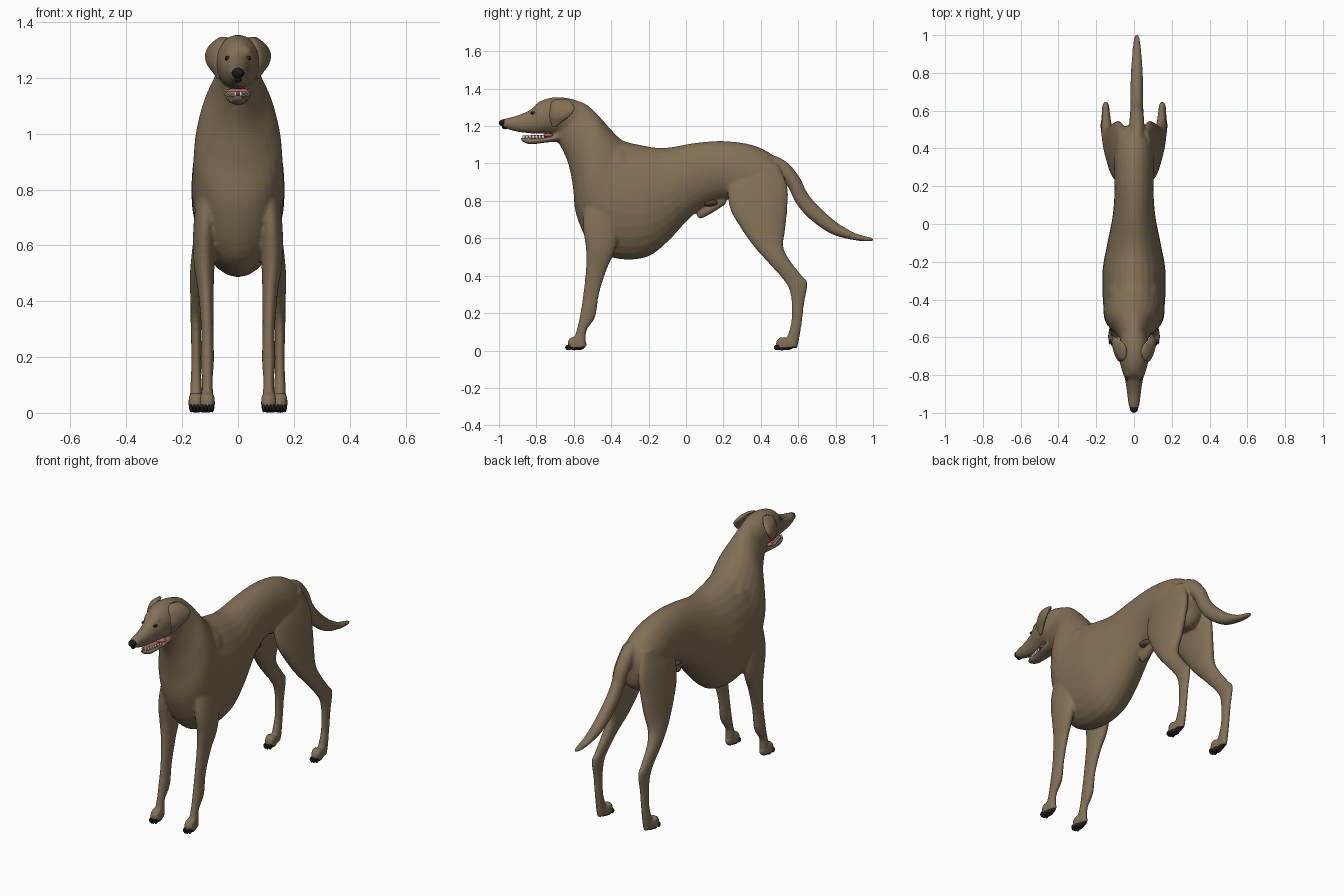
import bpy
import bmesh
from math import cos, sin, pi
from mathutils import Vector, Matrix

default_cube = bpy.data.objects.get("Cube")
if default_cube:
    bpy.data.objects.remove(default_cube, do_unlink=True)


def material(name, red, green, blue):
    mat = bpy.data.materials.new(name)
    mat.use_nodes = True
    colour = (red, green, blue, 1)
    mat.diffuse_color = colour
    shader = mat.node_tree.nodes["Principled BSDF"]
    shader.inputs["Base Color"].default_value = colour
    shader.inputs["Roughness"].default_value = .8
    return mat


FUR = material("brown fur", .225, .163, .093)
BLACK = material("black nose and claws", .012, .011, .011)
PAD = material("dark paw pads", .022, .018, .015)
PINK = material("pink tongue", .45, .13, .13)
IVORY = material("ivory teeth", .75, .7, .58)
GREY = material("grey belly skin", .08, .065, .05)
AMBER = material("dark amber eyes", .06, .03, .012)


def spline(a, b, c, d, t):
    """Catmull-Rom blend between b and c."""
    return .5 * (2*b + (c - a)*t + (2*a - 5*b + 4*c - d)*t*t + (3*b - a - 3*c + d)*t**3)


def loft(bm, sections, side=1, shift=0, steps=5, sides=28):
    """Skin ellipses given as (y, z) of both ends, half width and optional x."""
    rows = [Vector((*s, 0)) if len(s) == 5 else Vector(s) for s in sections]
    last = len(rows) - 1
    smooth = []
    for i in range(last):
        four = [rows[max(0, min(last, i + k))] for k in (-1, 0, 1, 2)]
        smooth += [spline(*four, n / steps) for n in range(steps)]
    smooth.append(rows[-1])
    rings = []
    for ay, az, by, bz, width, x in smooth:
        mid = Vector((x * side + shift, (ay + by) / 2, (az + bz) / 2))
        half = Vector((0, (ay - by) / 2, (az - bz) / 2))
        angles = [2 * pi * k / sides for k in range(sides)]
        rings.append([bm.verts.new(mid + half * sin(a) + Vector((width * cos(a), 0, 0)))
                      for a in angles])
    faces = [bm.faces.new(rings[0]), bm.faces.new(rings[-1][::-1])]
    for low, high in zip(rings, rings[1:]):
        for k in range(sides):
            j = (k + 1) % sides
            faces.append(bm.faces.new((low[k], high[k], high[j], low[j])))
    bmesh.ops.recalc_face_normals(bm, faces=faces)


def ball(bm, centre, radii):
    place = Matrix.Translation(centre) @ Matrix.Diagonal((*radii, 1))
    bmesh.ops.create_uvsphere(bm, u_segments=16, v_segments=10, radius=1, matrix=place)


def finish(name, bm, *mats):
    mesh = bpy.data.meshes.new(name)
    bm.to_mesh(mesh)
    bm.free()
    obj = bpy.data.objects.new(name, mesh)
    bpy.context.collection.objects.link(obj)
    for mat in mats:
        mesh.materials.append(mat)
    mesh.polygons.foreach_set("use_smooth", [True] * len(mesh.polygons))
    return obj


# Rump, barrel, chest and neck: top edge, bottom edge, half width
TORSO = [(.525, .96, .525, .87, .025), (.505, 1, .51, .79, .065),
         (.45, 1.055, .455, .75, .095), (.35, 1.1, .35, .77, .107),
         (.2, 1.12, .2, .81, .103), (.05, 1.11, .05, .735, .112),
         (-.12, 1.083, -.1, .58, .143), (-.25, 1.1, -.21, .5, .165),
         (-.33, 1.12, -.36, .49, .167), (-.36, 1.14, -.5, .55, .163),
         (-.4, 1.18, -.585, .72, .155), (-.44, 1.225, -.605, .88, .132),
         (-.48, 1.27, -.63, 1, .098), (-.54, 1.32, -.67, 1.09, .073),
         (-.6, 1.34, -.71, 1.15, .063)]
# Skull and upper muzzle
HEAD = [(-.5, 1.28, -.56, 1.1, .06), (-.58, 1.335, -.64, 1.14, .072),
        (-.66, 1.353, -.68, 1.155, .08), (-.73, 1.35, -.72, 1.158, .077),
        (-.79, 1.327, -.78, 1.16, .061), (-.83, 1.289, -.82, 1.16, .047),
        (-.9, 1.257, -.9, 1.169, .036), (-.96, 1.242, -.96, 1.186, .028),
        (-.99, 1.228, -.985, 1.2, .015)]
JAW = [(-.66, 1.18, -.68, 1.115, .05), (-.74, 1.142, -.74, 1.113, .044),
       (-.8, 1.136, -.79, 1.106, .036), (-.85, 1.135, -.84, 1.103, .028),
       (-.885, 1.14, -.88, 1.12, .015)]
TAIL = [(.42, 1.06, .42, .98, .035), (.53, 1.015, .5, .92, .04),
        (.605, .93, .545, .875, .037), (.645, .85, .59, .785, .034),
        (.7, .78, .665, .7, .034), (.8, .69, .78, .622, .032),
        (.9, .63, .9, .59, .025), (.975, .608, .975, .583, .017),
        (1.004, .6, 1.004, .587, .008)]
SHEATH = [(.23, .85, .21, .78, .02), (.15, .81, .14, .735, .026),
          (.09, .77, .08, .705, .022), (.06, .74, .06, .715, .012)]
# Legs: front edge, back edge, half width, distance from the middle
FRONT_LEG = [(-.5, .9, -.36, .92, .025, .095), (-.54, .78, -.35, .78, .042, .106),
             (-.55, .66, -.36, .62, .042, .119), (-.535, .54, -.385, .52, .037, .121),
             (-.535, .44, -.425, .43, .028, .115), (-.55, .3, -.465, .3, .022, .11),
             (-.565, .2, -.485, .18, .024, .11), (-.582, .12, -.53, .11, .019, .11),
             (-.6, .06, -.535, .05, .022, .11), (-.6, .025, -.545, .012, .02, .11)]
HIND_LEG = [(.27, .98, .49, 1, .03, .06), (.225, .88, .542, .88, .043, .078),
            (.235, .76, .542, .76, .048, .094), (.29, .66, .53, .64, .045, .111),
            (.36, .56, .52, .56, .039, .128), (.44, .47, .55, .49, .03, .143),
            (.515, .385, .62, .4, .022, .148), (.55, .33, .65, .36, .02, .15),
            (.565, .25, .632, .25, .018, .15), (.562, .15, .62, .15, .018, .15),
            (.54, .07, .605, .06, .022, .15), (.53, .025, .595, .012, .02, .15)]
# Hanging ear: front edge, back edge, half thickness, distance from the middle
EAR = [(-.7, 1.346, -.64, 1.346, .012, .05), (-.725, 1.328, -.605, 1.318, .022, .07),
       (-.728, 1.285, -.592, 1.287, .02, .087), (-.728, 1.25, -.618, 1.25, .015, .092),
       (-.724, 1.222, -.66, 1.222, .01, .086), (-.715, 1.195, -.69, 1.2, .005, .08)]

# Body: all furry forms blended into one skin
skin = bmesh.new()
for part in (TORSO, HEAD, JAW, SHEATH):
    loft(skin, part)
loft(skin, TAIL, shift=.015)
claws = bmesh.new()
for side in (-1, 1):
    loft(skin, FRONT_LEG, side)
    loft(skin, HIND_LEG, side)
    for foot_x, foot_y in ((.11, -.595), (.15, .52)):
        # Paw with four toes, the middle pair reaching further forward
        ball(skin, (foot_x * side, foot_y + .02, .034), (.025, .045, .034))
        for toe in (-1.5, -.5, .5, 1.5):
            x = foot_x * side + toe * .012
            y = foot_y + abs(toe) * .008 - .012
            ball(skin, (x, y, .036), (.0095, .032, .037))
            ball(claws, (x, y - .03, .016), (.006, .013, .014))
    # Shoulder blade and brow
    ball(skin, (.082 * side, -.38, .9), (.068, .13, .18))
    ball(skin, (.029 * side, -.79, 1.296), (.02, .022, .015))
body = finish("body", skin, FUR, PAD)
remesh = body.modifiers.new("blend", 'REMESH')
remesh.mode = 'VOXEL'
remesh.voxel_size = .007
remesh.use_smooth_shade = True
relax = body.modifiers.new("relax", 'SMOOTH')
relax.factor = .5
relax.iterations = 7
bpy.context.view_layer.objects.active = body
for name in ("blend", "relax"):
    bpy.ops.object.modifier_apply(modifier=name)
for face in body.data.polygons:
    face.use_smooth = True
    face.material_index = int(face.center.z < .02)
finish("claws", claws, BLACK)

# Ears, turned so the back edge stands out, and eyes
for side, label in ((1, "left"), (-1, "right")):
    ear = bmesh.new()
    loft(ear, EAR, side)
    bmesh.ops.rotate(ear, verts=ear.verts, cent=(.08 * side, -.67, 0),
                     matrix=Matrix.Rotation(-.3 * side, 3, 'Z'))
    finish(label + "_ear", ear, FUR)
    eye = bmesh.new()
    ball(eye, (.036 * side, -.816, 1.27), (.011, .014, .009))
    finish(label + "_eye", eye, AMBER)
    pupil = bmesh.new()
    ball(pupil, (.04 * side, -.822, 1.27), (.007, .009, .007))
    finish(label + "_pupil", pupil, BLACK)

# Nose pad with the dark groove below it
nose = bmesh.new()
ball(nose, (0, -.972, 1.217), (.023, .028, .02))
ball(nose, (0, -.967, 1.195), (.012, .018, .012))
finish("nose", nose, BLACK)

# Tongue, mouth corners and lower teeth
tongue = bmesh.new()
ball(tongue, (0, -.8, 1.143), (.025, .075, .009))
ball(tongue, (0, -.735, 1.151), (.047, .028, .012))
finish("tongue", tongue, PINK)
teeth = bmesh.new()
for side in (-1, 1):
    for n in range(7):
        ball(teeth, (side * (.035 - n * .0042), -.765 - n * .017, 1.142), (.005, .008, .011))
finish("teeth", teeth, IVORY)

# Bare skin under the belly
patch = bmesh.new()
ball(patch, (0, .125, .79), (.053, .052, .022))
finish("belly_skin", patch, GREY)
